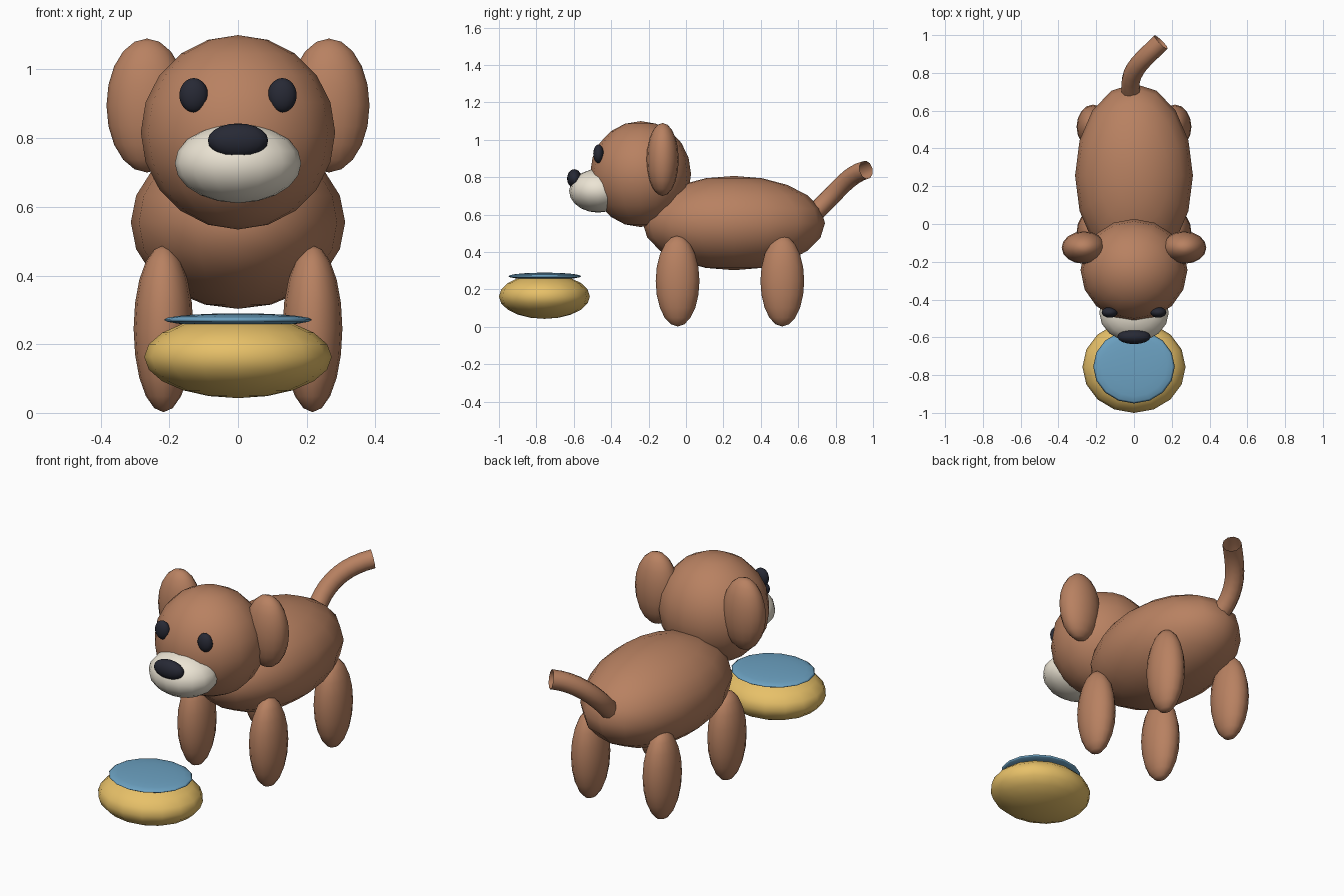
import bpy, math

if "Cube" in bpy.data.objects:
    bpy.data.objects.remove(bpy.data.objects["Cube"])


def material(name, rgb):
    m = bpy.data.materials.new(name)
    m.diffuse_color = (*rgb, 1)
    m.use_nodes = True
    m.node_tree.nodes["Principled BSDF"].inputs["Base Color"].default_value = m.diffuse_color
    return m


BROWN = material("brown", (0.48, 0.22, 0.12))
CREAM = material("cream", (0.84, 0.78, 0.66))
DARK = material("dark", (0.02, 0.022, 0.035))
GOLD = material("gold", (0.80, 0.53, 0.14))
BLUE = material("blue", (0.15, 0.36, 0.54))


def ellipsoid(name, center, radii, mat, segments=16, rings=10):
    bpy.ops.mesh.primitive_uv_sphere_add(segments=segments, ring_count=rings, location=center)
    o = bpy.context.object
    o.name = name
    o.scale = radii
    bpy.ops.object.transform_apply(location=False, rotation=False, scale=True)
    bpy.ops.object.shade_smooth()
    o.data.materials.append(mat)
    return o


# Body and head
ellipsoid("body", (0, 0.256, 0.555), (0.312, 0.487, 0.252), BROWN)
ellipsoid("head", (0, -0.243, 0.817), (0.283, 0.27, 0.283), BROWN)

# Face
ellipsoid("muzzle", (0, -0.47, 0.727), (0.184, 0.155, 0.116), CREAM)
ellipsoid("nose", (0, -0.597, 0.793), (0.088, 0.039, 0.05), DARK)

# Paired parts
for side, s in (("left", 1), ("right", -1)):
    ellipsoid(f"{side}_eye", (s * 0.129, -0.468, 0.925), (0.042, 0.028, 0.05), DARK)
    ellipsoid(f"{side}_ear", (s * 0.265, -0.125, 0.895), (0.118, 0.086, 0.195), BROWN)
    for pos, y in (("front", -0.045), ("back", 0.515)):
        ellipsoid(f"{pos}_{side}_leg", (s * 0.217, y, 0.245), (0.087, 0.117, 0.243), BROWN)

# Tail: open-ended bent tube
curve = bpy.data.curves.new("tail", "CURVE")
curve.dimensions = "3D"
curve.bevel_depth = 0.05
curve.bevel_resolution = 3
curve.resolution_u = 10
sp = curve.splines.new("BEZIER")
sp.bezier_points.add(1)
a, b = sp.bezier_points
for p in (a, b):
    p.handle_left_type = p.handle_right_type = "FREE"
a.co, a.handle_left, a.handle_right = (0, 0.64, 0.57), (0.04, 0.55, 0.48), (-0.06, 0.80, 0.70)
b.co, b.handle_left, b.handle_right = (0.143, 0.963, 0.84), (0.03, 0.85, 0.81), (0.2, 1.02, 0.86)
tail = bpy.data.objects.new("tail", curve)
bpy.context.collection.objects.link(tail)
curve.materials.append(BROWN)

# Food bowl and its filling
ellipsoid("bowl", (0, -0.757, 0.163), (0.273, 0.243, 0.12), GOLD)
ellipsoid("bowl_filling", (0, -0.755, 0.271), (0.216, 0.195, 0.019), BLUE)
